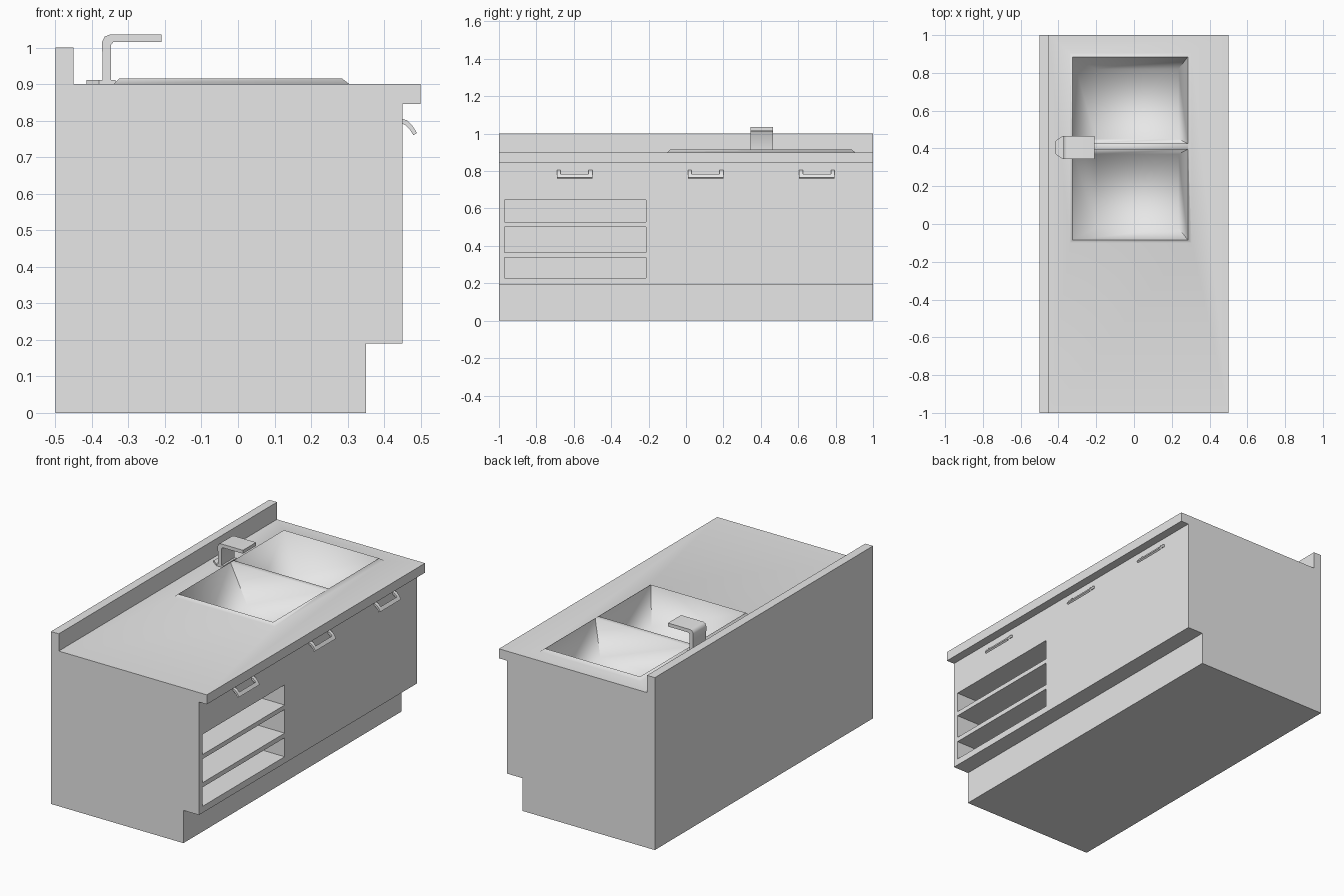
import bpy, bmesh, math

cube = bpy.data.objects.get("Cube")
if cube:
    bpy.data.objects.remove(cube, do_unlink=True)

grey = bpy.data.materials.new("light_grey")
grey.use_nodes = True
grey.diffuse_color = (0.8, 0.8, 0.8, 1)
grey.node_tree.nodes["Principled BSDF"].inputs["Base Color"].default_value = (0.8, 0.8, 0.8, 1)


def make_object(name, bm):
    bmesh.ops.recalc_face_normals(bm, faces=bm.faces)
    mesh = bpy.data.meshes.new(name)
    bm.to_mesh(mesh)
    bm.free()
    mesh.materials.append(grey)
    obj = bpy.data.objects.new(name, mesh)
    bpy.context.collection.objects.link(obj)
    return obj


def activate(obj):
    bpy.ops.object.select_all(action='DESELECT')
    obj.select_set(True)
    bpy.context.view_layer.objects.active = obj


def smooth(obj, degrees):
    activate(obj)
    bpy.ops.object.shade_smooth_by_angle(angle=math.radians(degrees))


def extrude_profile(bm, profile, y0, y1, skip=None):
    """Extrude an (x, z) outline along y, optionally leaving one side open."""
    a = [bm.verts.new((x, y0, z)) for x, z in profile]
    b = [bm.verts.new((x, y1, z)) for x, z in profile]
    bm.faces.new(a)
    bm.faces.new(b)
    n = len(profile)
    for i in range(n):
        j = (i + 1) % n
        if i != skip:
            bm.faces.new((a[i], a[j], b[j], b[i]))
    return a, b


def rect(bm, x0, x1, y0, y1, z):
    return [bm.verts.new(p) for p in
            ((x0, y0, z), (x1, y0, z), (x1, y1, z), (x0, y1, z))]


def bridge(bm, outer, inner):
    for i in range(4):
        j = (i + 1) % 4
        bm.faces.new((outer[i], outer[j], inner[j], inner[i]))


# Cabinet with toe kick, overhanging worktop and rear upstand
bm = bmesh.new()
outline = [(-0.5, 0), (0.35, 0), (0.35, 0.19), (0.45, 0.19), (0.45, 0.845),
           (0.5, 0.845), (0.5, 0.9), (-0.45, 0.9), (-0.45, 1), (-0.5, 1)]
a, b = extrude_profile(bm, outline, -1, 1, skip=6)

# Worktop surface around the raised sink rim
rim = rect(bm, -0.34, 0.305, -0.1, 0.905, 0.9)
bridge(bm, [a[7], a[6], b[6], b[7]], rim)

# Rim ridge and the divider between the two basins
ys = (-0.085, 0.395, 0.425, 0.885)
left = [bm.verts.new((-0.325, y, 0.915)) for y in ys]
right = [bm.verts.new((0.285, y, 0.915)) for y in ys]
bm.faces.new((rim[0], rim[1], right[0], left[0]))
bm.faces.new((rim[2], rim[3], left[3], right[3]))
bm.faces.new([rim[1], rim[2]] + right[::-1])
bm.faces.new([rim[3], rim[0]] + left)
bm.faces.new((left[1], right[1], right[2], left[2]))

# Basins with sloping walls
for k, y0, y1 in ((0, -0.02, 0.37), (2, 0.45, 0.82)):
    opening = [left[k], right[k], right[k + 1], left[k + 1]]
    floor = rect(bm, -0.2, 0.235, y0, y1, 0.71)
    bridge(bm, opening, floor)
    bm.faces.new(floor)
cabinet = make_object("sink_cabinet", bm)

# Three open shelves cut into the front
for z0, z1 in ((0.228, 0.338), (0.365, 0.502), (0.528, 0.645)):
    bm = bmesh.new()
    extrude_profile(bm, [(0.0, z0), (0.6, z0), (0.6, z1), (0.0, z1)], -0.97, -0.215)
    cutter = make_object("shelf_cutter", bm)
    cutter.hide_render = True
    mod = cabinet.modifiers.new("shelf", 'BOOLEAN')
    mod.operation = 'DIFFERENCE'
    mod.solver = 'EXACT'
    mod.object = cutter
    activate(cabinet)
    bpy.ops.object.modifier_apply(modifier=mod.name)
    bpy.data.objects.remove(cutter, do_unlink=True)
smooth(cabinet, 85)

# Door and drawer pulls: two curved arms joined by a bar
outer = [(0.445, 0.806), (0.462, 0.801), (0.478, 0.785), (0.49, 0.766)]
inner = [(0.445, 0.793), (0.458, 0.788), (0.47, 0.776), (0.48, 0.76)]
for name, y in (("right", -0.595), ("middle", 0.105), ("left", 0.7)):
    bm = bmesh.new()
    for side in (-1, 1):
        extrude_profile(bm, outer + inner[::-1], y + side * 0.095, y + side * 0.075)
    extrude_profile(bm, outer[2:] + inner[:1:-1], y - 0.075, y + 0.075)
    smooth(make_object(name + "_handle", bm), 35)

# Flat angular tap
bm = bmesh.new()
extrude_profile(bm, [(-0.37, 0.9), (-0.347, 0.9), (-0.347, 1.008), (-0.341, 1.015),
                     (-0.21, 1.015), (-0.21, 1.035), (-0.352, 1.035),
                     (-0.365, 1.03), (-0.372, 1.015)], 0.345, 0.465)
smooth(make_object("tap_spout", bm), 50)

# Tapered tap base plate
bm = bmesh.new()
plate = [(-0.415, 0.37), (-0.38, 0.345), (-0.335, 0.345),
         (-0.335, 0.465), (-0.38, 0.465), (-0.415, 0.44)]
face = bm.faces.new([bm.verts.new((x, y, 0.898)) for x, y in plate])
top = bmesh.ops.extrude_face_region(bm, geom=[face])
bmesh.ops.translate(bm, vec=(0, 0, 0.013),
                    verts=[v for v in top["geom"] if isinstance(v, bmesh.types.BMVert)])
make_object("tap_base", bm)
